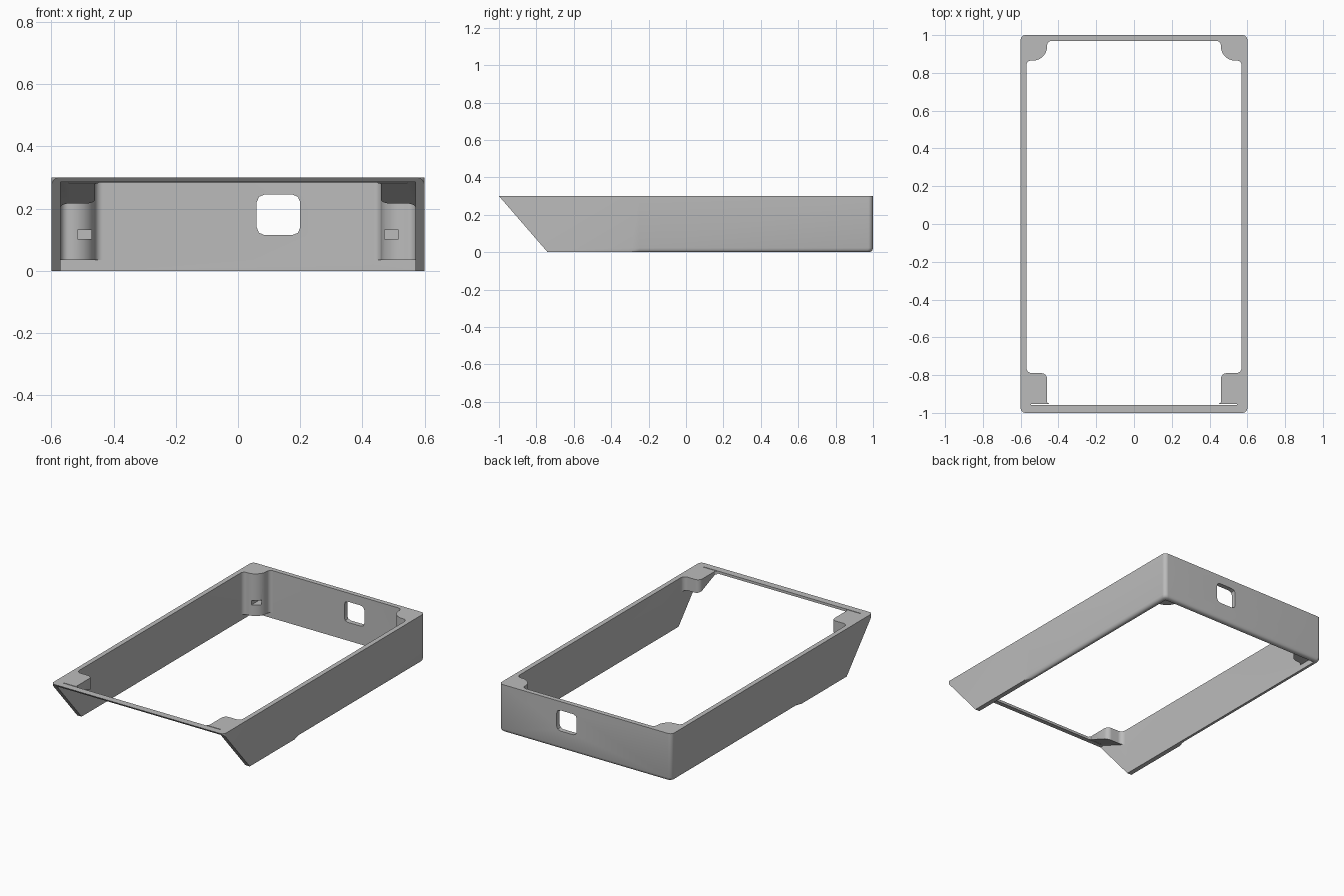
import bpy, bmesh
from mathutils import Vector

old = bpy.data.objects.get("Cube")
if old:
    bpy.data.objects.remove(old)

H = 0.3        # frame height
IX = 0.57      # inner half width


def rounded(corners, steps=8):
    """Closed outline with a rounded corner at each (x, y, radius)."""
    out = []
    for i, (x, y, r) in enumerate(corners):
        p = Vector((x, y))
        a = Vector(corners[i - 1][:2]) - p
        b = Vector(corners[(i + 1) % len(corners)][:2]) - p
        if r == 0:
            out.append(p)
            continue
        centre = p + (a.normalized() + b.normalized()) * r
        start, end = -b.normalized(), -a.normalized()
        for k in range(steps + 1):
            t = k / steps
            d = (start * (1 - t) + end * t).normalized()
            out.append(centre + d * r)
    return out


def mirrored(half):
    return half + [(-x, y, r) for x, y, r in reversed(half)]


def loft(name, rings):
    """Closed solid through rings of equal point count."""
    bm = bmesh.new()
    loops = [[bm.verts.new(p) for p in ring] for ring in rings]
    bm.faces.new(loops[0])
    bm.faces.new(loops[-1])
    n = len(loops[0])
    for lo, hi in zip(loops, loops[1:]):
        for i in range(n):
            j = (i + 1) % n
            bm.faces.new((lo[i], lo[j], hi[j], hi[i]))
    bmesh.ops.recalc_face_normals(bm, faces=bm.faces)
    mesh = bpy.data.meshes.new(name)
    bm.to_mesh(mesh)
    bm.free()
    ob = bpy.data.objects.new(name, mesh)
    bpy.context.collection.objects.link(ob)
    return ob


def prism(name, outline, axis, lo, hi):
    """Extrude a flat outline along x, y or z."""
    place = {"x": lambda p, t: (t, p[0], p[1]),
             "y": lambda p, t: (p[0], t, p[1]),
             "z": lambda p, t: (p[0], p[1], t)}[axis]
    return loft(name, [[place(p, t) for p in outline] for t in (lo, hi)])


def box(x0, x1, z0, z1, y0, y1):
    return prism("cutter", [(x0, z0), (x1, z0), (x1, z1), (x0, z1)], "y", y0, y1)


# Outer shell: the lower edge is rounded only behind the side step
outline = rounded(mirrored([(0.6, -1, 0.025), (0.6, -0.29, 0),
                            (0.6, -0.25, 0), (0.6, 1, 0.025)]))
R = 0.022
rings = []
for k in range(7):
    rise = k / 6
    z = R * (1 - (1 - rise ** 2) ** 0.5)
    inset = R * (1 - rise)
    z = R - (R * R - (R - inset) ** 2) ** 0.5
    rings.append([(p.x * (1 - inset / 0.6), p.y * (1 - inset), z)
                  if p.y > -0.27 else (p.x, p.y, z) for p in outline])
rings.append([(p.x, p.y, H) for p in outline])
frame = loft("frame", rings)

# Inner opening, leaving the four corner blocks
opening = rounded(mirrored([
    (0.44, -0.957, 0), (0.46, -0.945, 0.006), (0.46, -0.79, 0.03),
    (IX, -0.79, 0.03), (IX, 0.865, 0.025), (0.46, 0.865, 0.075),
    (0.46, 0.97, 0.025)]))
cutters = [prism("opening", opening, "z", -0.1, 0.4)]

# Space below the rear posts
cutters.append(box(-IX, IX, -0.1, 0.035, 0.8, 0.97))

# Open front with a slanted underside to the front blocks
cutters.append(prism("front_opening", [(-1.3, -0.1), (-0.7, -0.1), (-0.7, 0.18),
                                       (-0.96, 0.285), (-1.3, 0.285)], "x", -IX, IX))

# Raked front ends
slope = 0.26 / H
cutters.append(prism("rake", [(-1 - 0.1 * slope, 0.4), (-1.5, 0.4), (-1.5, -0.1),
                              (-0.74 + 0.1 * slope, -0.1)], "x", -1, 1))

# Rear window with clipped corners
window = rounded([(0.06, 0.115, 0.025), (0.2, 0.115, 0.025),
                  (0.2, 0.245, 0.025), (0.06, 0.245, 0.025)], 2)
cutters.append(prism("window", window, "y", 0.9, 1.1))

# Post pockets and thin slots in the front blocks
for s in (-1, 1):
    x0, x1 = sorted((s * 0.47, s * 0.515))
    cutters.append(box(x0, x1, 0.103, 0.132, 0.8, 0.95))
    x0, x1 = sorted((s * 0.43, s * 0.545))
    cutters.append(box(x0, x1, 0.27, 0.4, -0.957, -0.952))

for ob in bpy.context.selected_objects:
    ob.select_set(False)
bpy.context.view_layer.objects.active = frame
frame.select_set(True)
for cutter in cutters:
    mod = frame.modifiers.new("cut", "BOOLEAN")
    mod.operation = "DIFFERENCE"
    mod.solver = "EXACT"
    mod.object = cutter
    bpy.ops.object.modifier_apply(modifier=mod.name)
    bpy.data.objects.remove(cutter)

# Single grey finish
grey = bpy.data.materials.new("plain_grey")
grey.use_nodes = True
colour = (0.5, 0.5, 0.5, 1)
grey.diffuse_color = colour
grey.node_tree.nodes["Principled BSDF"].inputs["Base Color"].default_value = colour
frame.data.materials.clear()
frame.data.materials.append(grey)
bpy.ops.object.shade_smooth_by_angle(angle=0.6)
